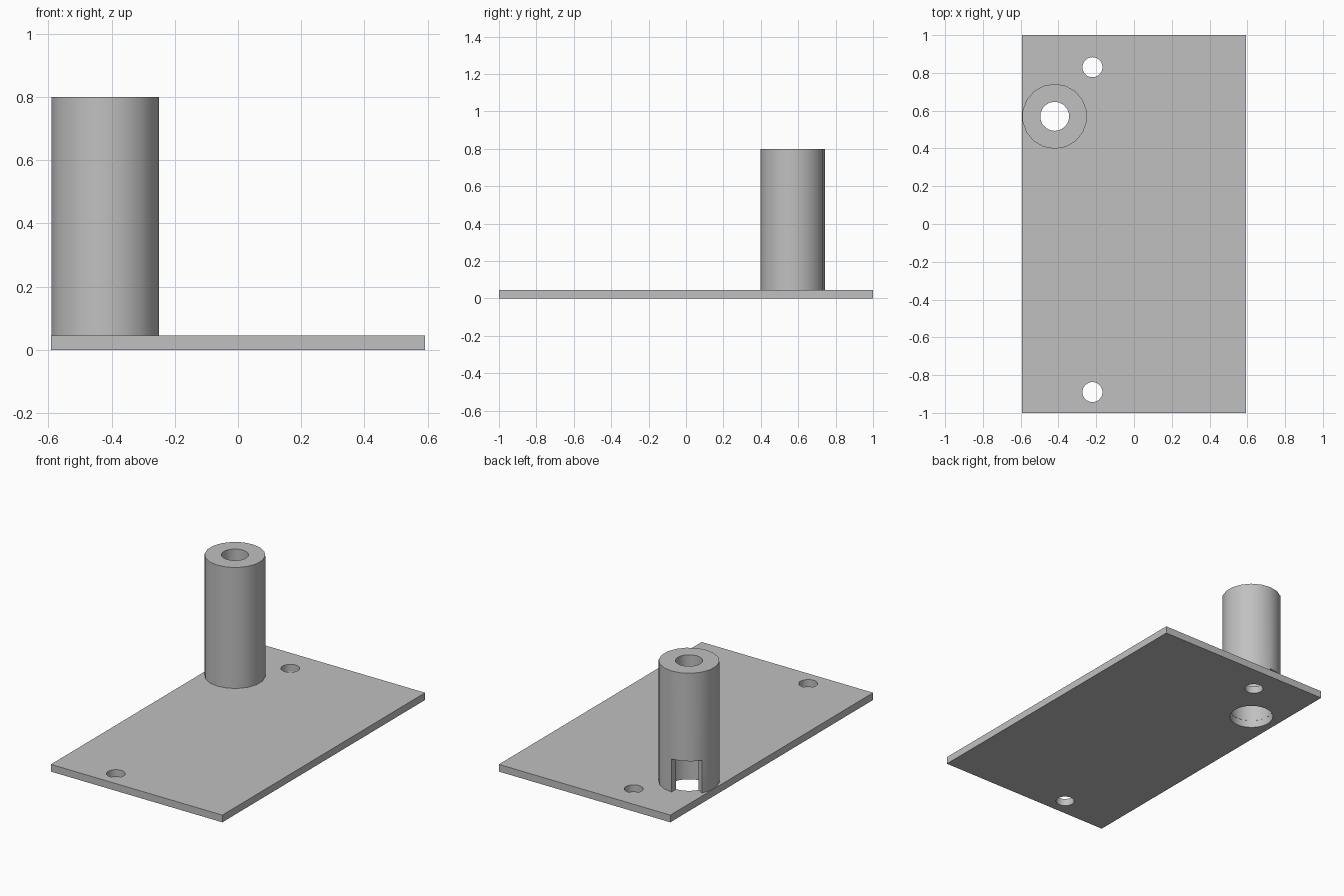
import bpy, bmesh
from math import cos, sin, radians
from mathutils import Matrix

if "Cube" in bpy.data.objects:
    bpy.data.objects.remove(bpy.data.objects["Cube"], do_unlink=True)

grey = bpy.data.materials.new("plain grey")
grey.use_nodes = True
grey.diffuse_color = (0.53, 0.53, 0.53, 1)
grey.node_tree.nodes["Principled BSDF"].inputs["Base Color"].default_value = grey.diffuse_color

PLATE_TOP, TOP, STEP = 0.045, 0.8, 0.25
TUBE_X, TUBE_Y = -0.42, 0.57
OUTER, BORE, NECK = 0.172, 0.126, 0.077


def finish(name, bm):
    bmesh.ops.recalc_face_normals(bm, faces=bm.faces)
    mesh = bpy.data.meshes.new(name)
    bm.to_mesh(mesh)
    bm.free()
    obj = bpy.data.objects.new(name, mesh)
    bpy.context.collection.objects.link(obj)
    mesh.materials.append(grey)
    return obj


def smooth(obj):
    bpy.ops.object.select_all(action='DESELECT')
    obj.select_set(True)
    bpy.context.view_layer.objects.active = obj
    bpy.ops.object.shade_smooth_by_angle(angle=radians(35))


# Base plate with two screw holes and the wide bore of the post
bm = bmesh.new()
bmesh.ops.create_cube(bm, size=1, matrix=Matrix.Translation((0, 0, PLATE_TOP / 2))
                      @ Matrix.Diagonal((1.184, 2, PLATE_TOP, 1)))
plate = finish("base_plate", bm)

bm = bmesh.new()
for x, y, r in ((-0.22, 0.83, 0.053), (-0.22, -0.89, 0.053), (TUBE_X, TUBE_Y, BORE)):
    bmesh.ops.create_cone(bm, cap_ends=True, segments=36, radius1=r, radius2=r,
                          depth=0.4, matrix=Matrix.Translation((x, y, 0)))
cutter = finish("hole_cutter", bm)
cutter.hide_render = True

cut = plate.modifiers.new("holes", 'BOOLEAN')
cut.operation = 'DIFFERENCE'
cut.solver = 'EXACT'
cut.object = cutter
bpy.context.view_layer.objects.active = plate
bpy.ops.object.modifier_apply(modifier=cut.name)
bpy.data.objects.remove(cutter, do_unlink=True)
smooth(plate)

# Hollow post: stepped bore, with a sixty degree notch at its foot
foot = [(BORE, PLATE_TOP), (OUTER, PLATE_TOP)]
upper = [(OUTER, STEP), (OUTER, TOP), (NECK, TOP), (NECK, STEP), (BORE, STEP)]
profile = foot + upper
SIDES = 18
bm = bmesh.new()
rings = []
for i in range(SIDES):
    a = radians(10 + i * 360 / SIDES)
    rings.append([bm.verts.new((TUBE_X + r * cos(a), TUBE_Y + r * sin(a), z))
                  for r, z in profile])
NOTCH_START, NOTCH_END = 4, 7
for i in range(SIDES):
    a, b = rings[i], rings[(i + 1) % SIDES]
    if NOTCH_START <= i < NOTCH_END:
        a, b = a[2:], b[2:]
    for j in range(len(a)):
        k = (j + 1) % len(a)
        bm.faces.new((a[j], a[k], b[k], b[j]))
# Side walls of the notch
for i in (NOTCH_START, NOTCH_END):
    v = rings[i]
    bm.faces.new((v[0], v[1], v[2], v[6]))
smooth(finish("hollow_post", bm))
